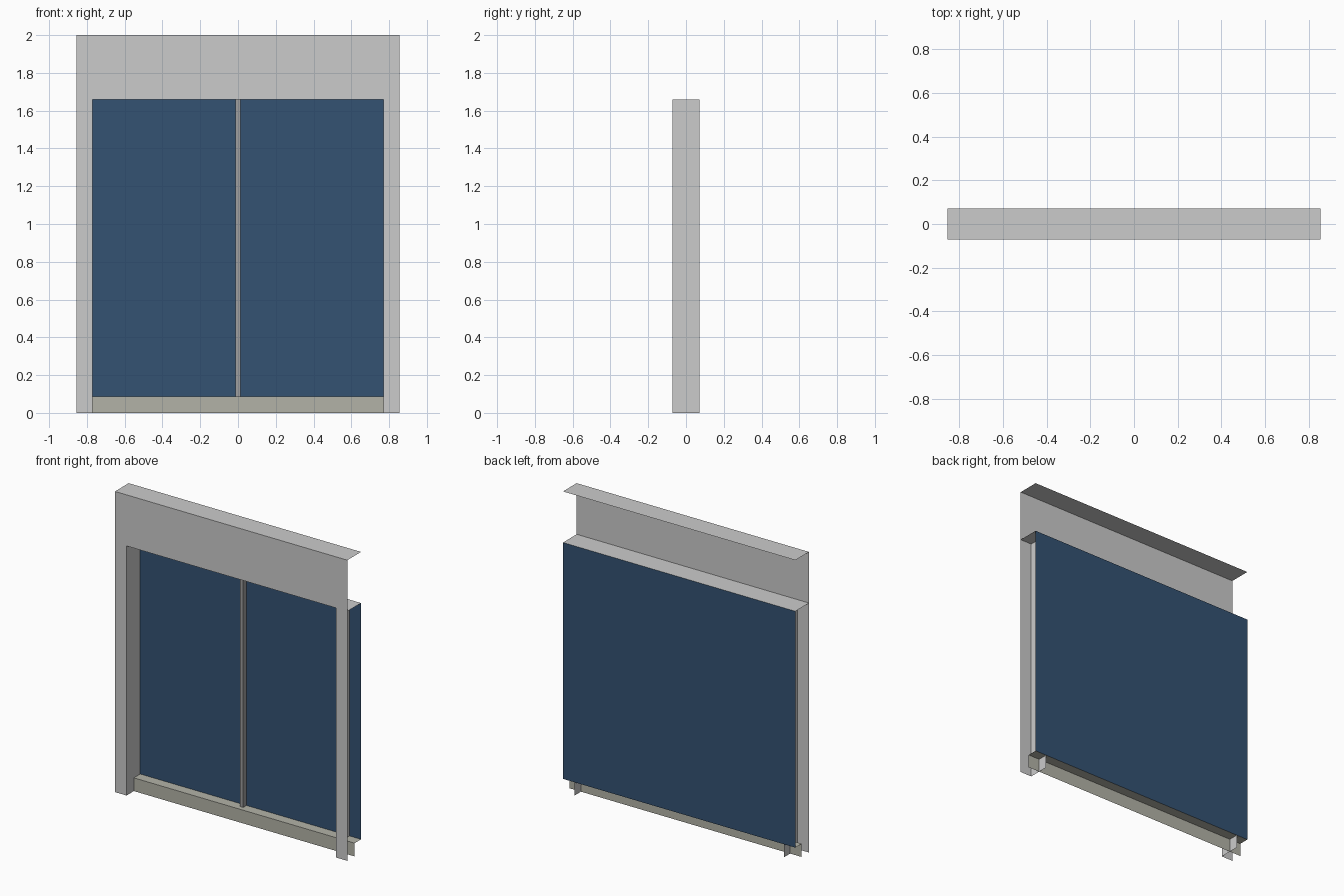
import bpy

if "Cube" in bpy.data.objects:
    bpy.data.objects.remove(bpy.data.objects["Cube"])

W, IN, H, OH = 0.855, 0.77, 2.0, 1.66   # half width, half opening, height, opening height
F, B, SILL_Y, SILL_Z = -0.072, 0.072, 0.005, 0.088


def material(name, rgb):
    m = bpy.data.materials.new(name)
    m.diffuse_color = (*rgb, 1)
    m.use_nodes = True
    m.node_tree.nodes["Principled BSDF"].inputs["Base Color"].default_value = m.diffuse_color
    return m


def sheet(name, faces, mat=None):
    """Open sheet part from a few polygons."""
    verts, polys = [], []
    for f in faces:
        polys.append(list(range(len(verts), len(verts) + len(f))))
        verts += f
    me = bpy.data.meshes.new(name)
    me.from_pydata(verts, [], polys)
    ob = bpy.data.objects.new(name, me)
    bpy.context.collection.objects.link(ob)
    if mat:
        me.materials.append(mat)
    return ob


def level(x, y0, y1, z):
    """Horizontal quad facing up."""
    return [(-x, y0, z), (x, y0, z), (x, y1, z), (-x, y1, z)]


def upright(x, y, z0, z1):
    """Vertical quad facing the front."""
    return [(-x, y, z0), (x, y, z0), (x, y, z1), (-x, y, z1)]


glass = material("dark_glass", (0.034, 0.084, 0.17))
stone = material("sill_stone", (0.45, 0.45, 0.39))
metal = material("mullion_metal", (0.35, 0.35, 0.35))

# Front surround: upside-down U profile
outline = [(-W, 0), (-IN, 0), (-IN, OH), (IN, OH), (IN, 0), (W, 0), (W, H), (-W, H)]
sheet("front_surround", [[(x, F, z) for x, z in outline]])

# Top cap and the ceiling of the opening
sheet("top_cap", [level(W, F, B, H)])
sheet("opening_ceiling", [level(W, F, B, OH)[::-1]])

# Side reveals, mirrored
reveal = sheet("side_reveals", [[(-IN, F, 0), (-IN, B, 0), (-IN, B, OH), (-IN, F, OH)]])
reveal.modifiers.new("mirror", 'MIRROR').use_axis[0] = True

# Sill: riser and ledge
sheet("sill", [upright(W, SILL_Y, 0, SILL_Z), level(W, SILL_Y, B, SILL_Z)], stone)

# Glass pane at the back
sheet("glass_pane", [upright(W, B, SILL_Z, OH)], glass)

# Centre mullion: front and two sides
m, my = 0.012, 0.037
sheet("mullion", [
    upright(m, my, SILL_Z, OH),
    [(m, my, SILL_Z), (m, B, SILL_Z), (m, B, OH), (m, my, OH)],
    [(-m, B, SILL_Z), (-m, my, SILL_Z), (-m, my, OH), (-m, B, OH)],
], metal)
